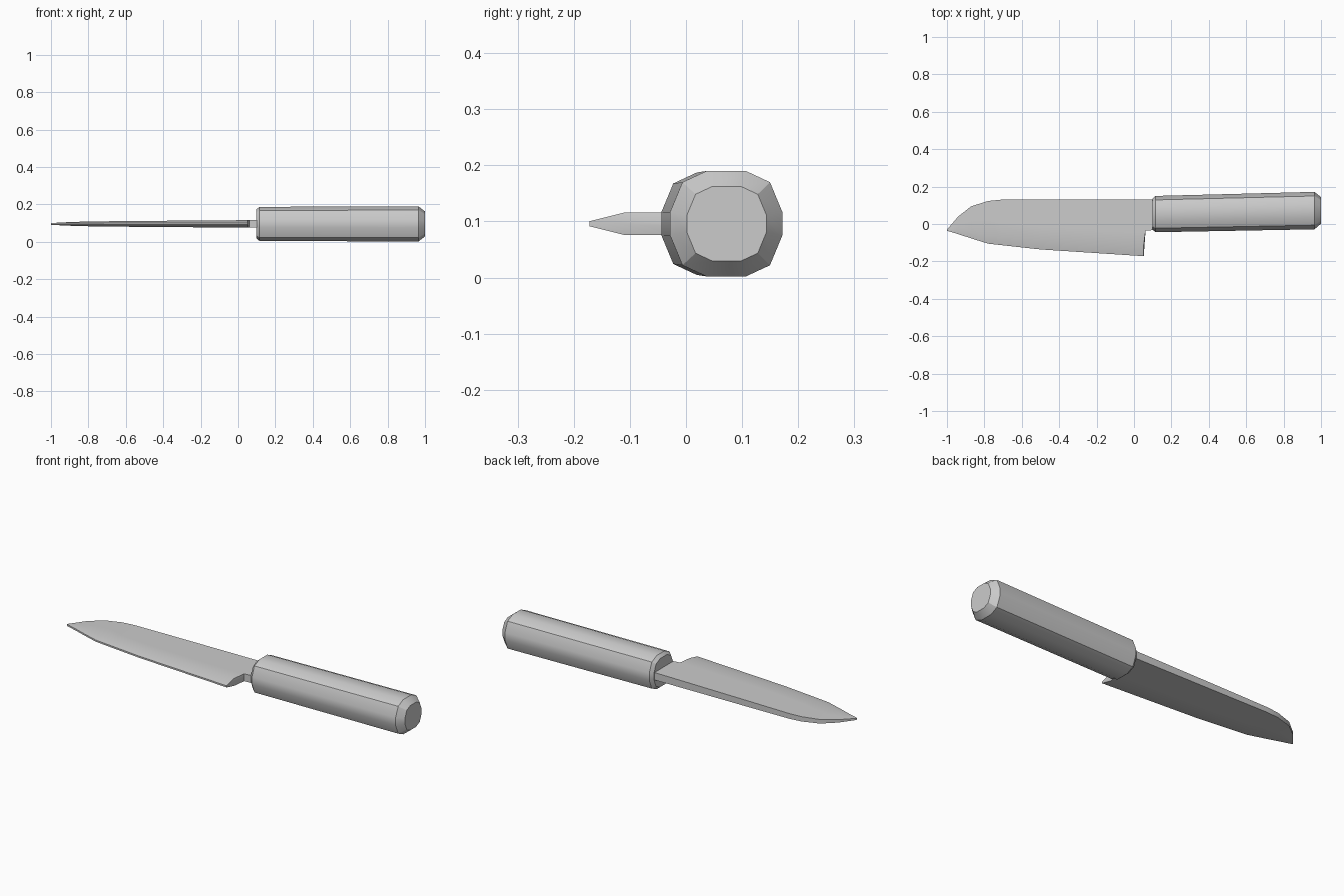
import bpy
import bmesh
import math

cube = bpy.data.objects.get("Cube")
if cube:
    bpy.data.objects.remove(cube)

MID_Z = 0.096

grey = bpy.data.materials.new("plain_grey")
grey.use_nodes = True
colour = (0.6, 0.6, 0.6, 1)
grey.diffuse_color = colour
grey.node_tree.nodes["Principled BSDF"].inputs["Base Color"].default_value = colour


def loft(name, rings):
    """Skin a row of closed rings, cap both ends, smooth all but sharp edges."""
    bm = bmesh.new()
    rows = [[bm.verts.new(p) for p in ring] for ring in rings]
    n = len(rows[0])
    for a, b in zip(rows, rows[1:]):
        for i in range(n):
            j = (i + 1) % n
            bm.faces.new((a[i], a[j], b[j], b[i]))
    bm.faces.new(rows[0])
    bm.faces.new(rows[-1])
    bmesh.ops.remove_doubles(bm, verts=bm.verts, dist=0.0005)
    bmesh.ops.recalc_face_normals(bm, faces=bm.faces)
    mesh = bpy.data.meshes.new(name)
    bm.to_mesh(mesh)
    bm.free()
    mesh.materials.append(grey)
    obj = bpy.data.objects.new(name, mesh)
    bpy.context.collection.objects.link(obj)
    bpy.ops.object.select_all(action="DESELECT")
    obj.select_set(True)
    bpy.context.view_layer.objects.active = obj
    bpy.ops.object.shade_smooth_by_angle(angle=math.radians(30))
    return obj


# Handle: twelve-sided bar, slightly tilted, chamfered at both ends
quarter = [(0.1, 0.021), (0.078, 0.074), (0.035, 0.094)]
half = quarter + [(-y, z) for y, z in reversed(quarter)]
section = half + [(-y, -z) for y, z in half]


def handle_ring(x, size):
    centre = 0.053 + 0.022 * (x - 0.115)
    return [(x, centre + y * size, MID_Z + z * size) for y, z in section]


loft("handle", [handle_ring(x, s) for x, s in
                ((0.098, 0.82), (0.115, 0.97), (0.965, 1.0), (1.0, 0.71))])

# Blade with neck: x, spine y, neck line y, bevel y, edge y, half thickness
EDGE = 0.0045
stations = [
    (-1.0, -0.03, -0.032, -0.034, -0.036, EDGE),
    (-0.94, 0.04, 0.0, -0.03, -0.054, 0.008),
    (-0.87, 0.095, 0.02, -0.045, -0.077, 0.011),
    (-0.78, 0.123, 0.02, -0.062, -0.105, 0.013),
    (-0.71, 0.13, 0.0, -0.07, -0.113, 0.014),
    (-0.5, 0.13, -0.02, -0.084, -0.136, 0.016),
    (0.052, 0.13, -0.04, -0.11, -0.172, 0.02),
    (0.062, 0.13, -0.036, -0.036, -0.036, 0.02),
    (0.13, 0.13, -0.03, -0.03, -0.03, 0.02),
]


def blade_ring(x, spine, neck, bevel, edge, t):
    upper = [(spine, t), (neck, t), (bevel, t), (edge, EDGE)]
    lower = [(y, -z) for y, z in reversed(upper)]
    return [(x, y, MID_Z + z) for y, z in upper + lower]


loft("blade", [blade_ring(*s) for s in stations])
